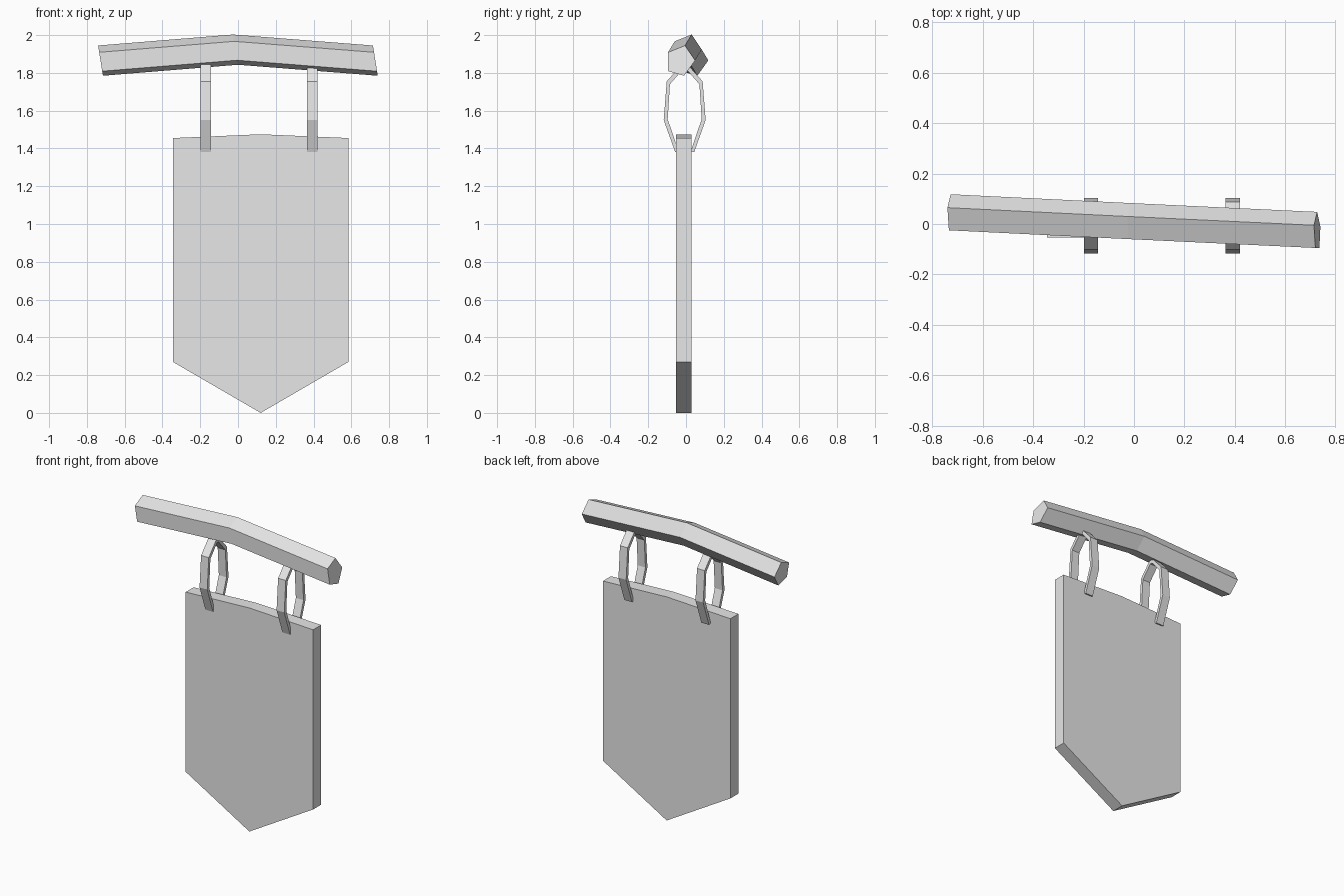
import bpy
import bmesh

cube = bpy.data.objects.get("Cube")
if cube:
    bpy.data.objects.remove(cube, do_unlink=True)

grey = bpy.data.materials.new("light_grey")
grey.use_nodes = True
grey.diffuse_color = (0.8, 0.8, 0.8, 1)
grey.node_tree.nodes["Principled BSDF"].inputs["Base Color"].default_value = (0.8, 0.8, 0.8, 1)


def loft(name, sections):
    """Skin a row of matching closed sections and cap both ends."""
    bm = bmesh.new()
    rings = [[bm.verts.new(p) for p in s] for s in sections]
    for a, b in zip(rings, rings[1:]):
        for i in range(len(a)):
            j = (i + 1) % len(a)
            bm.faces.new((a[i], a[j], b[j], b[i]))
    bm.faces.new(rings[0])
    bm.faces.new(rings[-1])
    bmesh.ops.recalc_face_normals(bm, faces=bm.faces)
    mesh = bpy.data.meshes.new(name)
    bm.to_mesh(mesh)
    bm.free()
    mesh.materials.append(grey)
    obj = bpy.data.objects.new(name, mesh)
    bpy.context.collection.objects.link(obj)
    return obj


# Bent five-sided beam: (y, z) section swept through three stations (x, y, z)
pentagon = [(-0.095, 0.043), (-0.095, -0.057), (-0.01, -0.081), (0.048, 0), (-0.005, 0.079)]
stations = [(-0.728, 0.07, 1.866), (-0.014, 0.035, 1.924), (0.727, 0, 1.866)]
loft("beam", [[(x - 0.16 * dz, y + dy, z + dz) for dy, dz in pentagon]
              for x, y, z in stations])

# Banner cloth: shallow peaked top, pointed bottom
left, mid, right = -0.345, 0.12, 0.585
outline = [(left, 0.27), (mid, 0), (right, 0.27), (right, 1.455), (mid, 1.475), (left, 1.455)]
loft("banner", [[(x, y, z) for x, z in outline] for y in (-0.053, 0.03)])

# Hanging straps: outer and inner (y, z) of half a loop, mirrored to the other side
half = [((0.05, 1.38), (0.032, 1.385)), ((0.111, 1.55), (0.09, 1.555)),
        ((0.095, 1.755), (0.078, 1.74)), ((0.015, 1.845), (0.008, 1.82))]
loop = [(1, o, i) for o, i in half] + [(-1, o, i) for o, i in reversed(half)]
centre_y = -0.007
for name, x in (("right_strap", -0.17), ("left_strap", 0.392)):
    a, b = x - 0.028, x + 0.028
    loft(name, [[(a, centre_y + s * o[0], o[1]), (b, centre_y + s * o[0], o[1]),
                 (b, centre_y + s * i[0], i[1]), (a, centre_y + s * i[0], i[1])]
                for s, o, i in loop])
